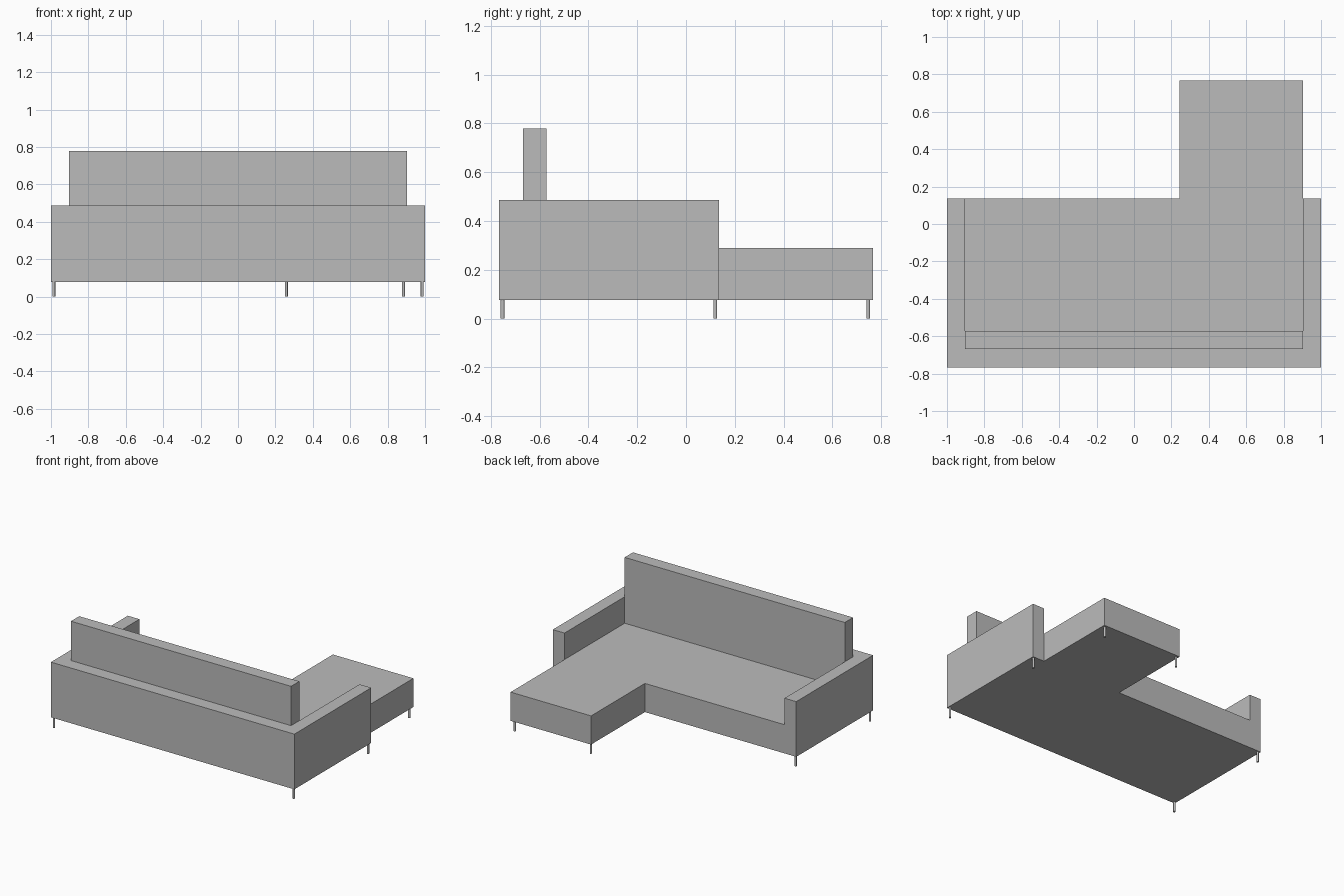
import bpy
import bmesh

cube = bpy.data.objects.get("Cube")
if cube:
    bpy.data.objects.remove(cube, do_unlink=True)

# Single flat upholstery colour
grey = bpy.data.materials.new("plain_grey")
grey.use_nodes = True
colour = (0.5, 0.5, 0.5, 1.0)
grey.diffuse_color = colour
for node in grey.node_tree.nodes:
    if node.type == "BSDF_PRINCIPLED":
        node.inputs["Base Color"].default_value = colour

# Main dimensions
HALF_W, HALF_D = 1.0, 0.767
INNER = 0.904         # inside face of the arms
FRONT = 0.135         # front edge of seat and arms
BACK_FACE = -0.572    # face of the backrest
BASE, SEAT, ARM, TOP = 0.077, 0.29, 0.487, 0.779
CHAISE = 0.243        # inner edge of the chaise


def extrude(name, outline, z0, z1):
    """Raise a floor-plan outline between two heights."""
    bm = bmesh.new()
    face = bm.faces.new([bm.verts.new((x, y, z0)) for x, y in outline])
    result = bmesh.ops.extrude_face_region(bm, geom=[face])
    top = [v for v in result["geom"] if isinstance(v, bmesh.types.BMVert)]
    bmesh.ops.translate(bm, verts=top, vec=(0, 0, z1 - z0))
    bmesh.ops.recalc_face_normals(bm, faces=bm.faces)
    mesh = bpy.data.meshes.new(name)
    bm.to_mesh(mesh)
    bm.free()
    mesh.materials.append(grey)
    obj = bpy.data.objects.new(name, mesh)
    bpy.context.collection.objects.link(obj)
    return obj


# U-shaped frame: both arms and the rear ledge
extrude("arm_and_back_frame", [
    (-HALF_W, -HALF_D), (HALF_W, -HALF_D), (HALF_W, FRONT), (INNER, FRONT),
    (INNER, BACK_FACE), (-INNER, BACK_FACE), (-INNER, FRONT), (-HALF_W, FRONT),
], BASE, ARM)

# L-shaped seat with chaise
extrude("chaise_seat", [
    (-INNER, BACK_FACE), (INNER, BACK_FACE), (INNER, HALF_D),
    (CHAISE, HALF_D), (CHAISE, FRONT), (-INNER, FRONT),
], BASE, SEAT)

# Upright backrest standing on the rear ledge
extrude("backrest", [
    (-INNER, -0.669), (INNER, -0.669), (INNER, BACK_FACE), (-INNER, BACK_FACE),
], ARM, TOP)

# Slim round legs under the outer corners
INSET, RADIUS = 0.015, 0.008
leg_spots = [(s * (HALF_W - INSET), y)
             for s in (-1, 1) for y in (-HALF_D + INSET, FRONT - INSET)]
leg_spots += [(x, HALF_D - 0.02) for x in (CHAISE + INSET, INNER - 0.02)]
for x, y in leg_spots:
    bpy.ops.mesh.primitive_cylinder_add(
        vertices=16, radius=RADIUS, depth=BASE, location=(x, y, BASE / 2))
    leg = bpy.context.object
    leg.name = "leg"
    leg.data.materials.append(grey)
    bpy.ops.object.shade_smooth_by_angle()
